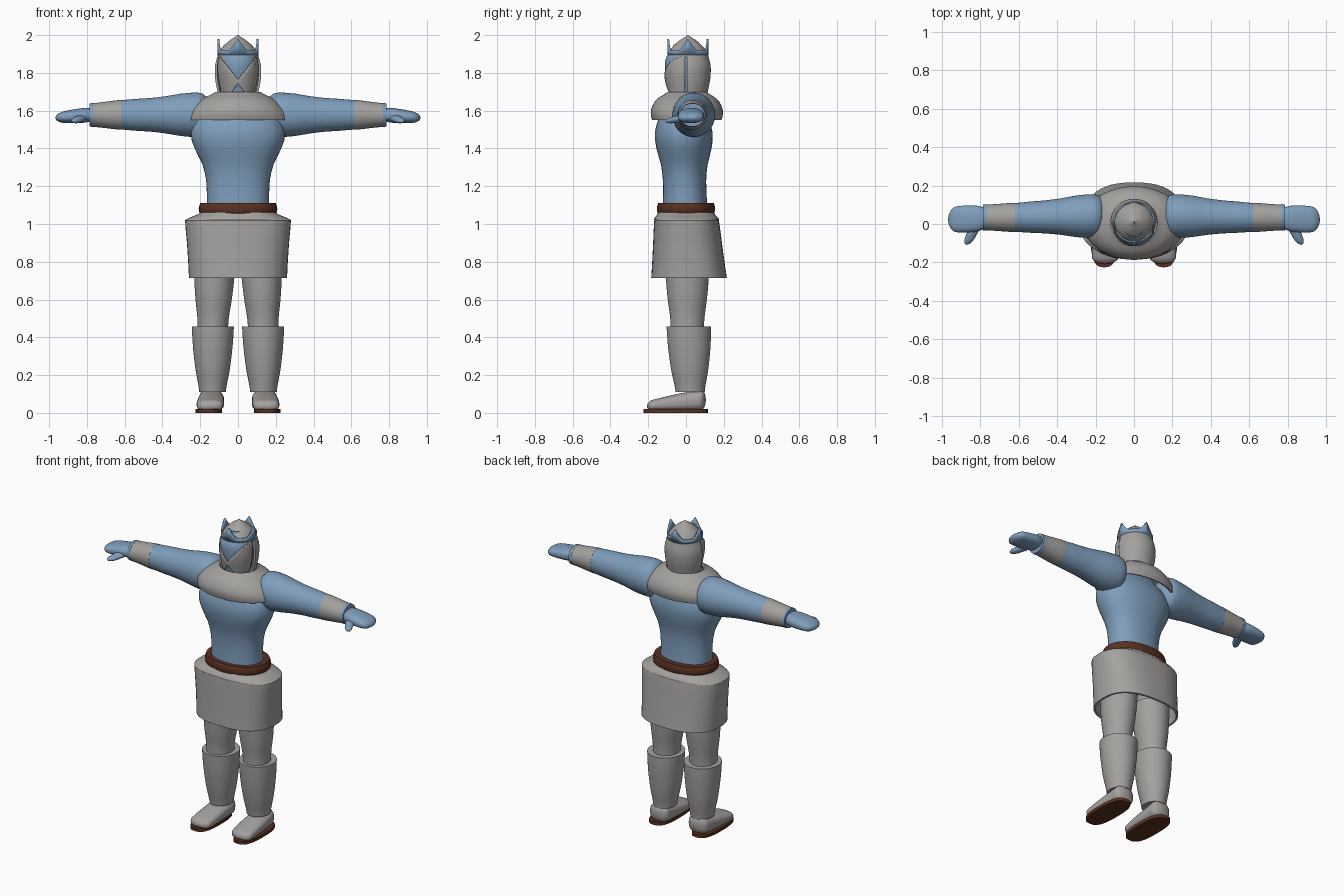
import bpy, bmesh, math
from mathutils import Vector

cube = bpy.data.objects.get("Cube")
if cube:
    bpy.data.objects.remove(cube, do_unlink=True)


def material(name, rgb):
    mat = bpy.data.materials.new(name)
    mat.use_nodes = True
    mat.diffuse_color = (*rgb, 1)
    shader = mat.node_tree.nodes["Principled BSDF"]
    shader.inputs["Base Color"].default_value = (*rgb, 1)
    return mat


GREY = material("armour grey", (.37, .36, .345))
BLUE = material("cloth blue", (.21, .34, .5))
BROWN = material("leather brown", (.1, .03, .015))


def finish(name, bm, mat, mirror=False, thickness=0):
    """Turn a bmesh into a smooth object with optional mirror and wall thickness."""
    bmesh.ops.recalc_face_normals(bm, faces=bm.faces)
    mesh = bpy.data.meshes.new(name)
    bm.to_mesh(mesh)
    bm.free()
    obj = bpy.data.objects.new(name, mesh)
    bpy.context.collection.objects.link(obj)
    mesh.materials.append(mat)
    bpy.ops.object.select_all(action="DESELECT")
    obj.select_set(True)
    bpy.context.view_layer.objects.active = obj
    bpy.ops.object.shade_smooth_by_angle(angle=math.radians(40))
    if mirror:
        obj.modifiers.new("mirror", "MIRROR")
    if thickness:
        solidify = obj.modifiers.new("thickness", "SOLIDIFY")
        solidify.thickness = thickness
        solidify.offset = -1


def bridge(bm, lower, upper):
    """Join two equal rings of vertices with quads."""
    count = len(lower)
    for i in range(count):
        j = (i + 1) % count
        bm.faces.new((lower[i], lower[j], upper[j], upper[i]))


def smooth_value(values, t):
    """Catmull-Rom curve through evenly spaced values."""
    last = len(values) - 1
    index = min(int(t * last), last - 1)
    f = t * last - index
    before, a, b, after = (values[min(max(index + k, 0), last)] for k in (-1, 0, 1, 2))
    slope_a, slope_b = (b - before) / 2, (after - a) / 2
    blend = f * f * (3 - 2 * f)
    return (a + (b - a) * blend + slope_a * f * (1 - f) ** 2
            - slope_b * f * f * (1 - f))


def rounding(distance, length):
    """Quarter-circle falloff that blunts the end of a limb."""
    if distance >= length:
        return 1
    return max(.1, math.sqrt(1 - (1 - distance / length) ** 2))


def superellipse(angle, power):
    """Point on a unit outline that grows boxier with power."""
    return [math.copysign(abs(w) ** (2 / power), w)
            for w in (math.cos(angle), math.sin(angle))]


def loft(name, mat, start, end, radii, ratio=(1, 1), power=2, blunt=(0, 0),
         caps=True, cuts=(), **options):
    """Sweep an outline from start to end; ratio is the second radius over the first."""
    start, end = Vector(start), Vector(end)
    span = [abs(d) for d in end - start]
    axis = span.index(max(span))
    first, second = [k for k in range(3) if k != axis]
    bm = bmesh.new()
    rings, steps, sides = [], 20, 48
    for step in range(steps + 1):
        # Steps gather towards both ends
        t = (1 - math.cos(math.pi * step / steps)) / 2
        radius = smooth_value(radii, t) * rounding(t, blunt[0]) * rounding(1 - t, blunt[1])
        squash = ratio[0] + (ratio[1] - ratio[0]) * t
        ring = []
        for i in range(sides):
            u, v = superellipse(math.tau * i / sides, power)
            point = start.lerp(end, t)
            point[first] += radius * u
            point[second] += radius * squash * v
            ring.append(bm.verts.new(point))
        rings.append(ring)
    for lower, upper in zip(rings, rings[1:]):
        bridge(bm, lower, upper)
    if caps:
        bm.faces.new(rings[0])
        bm.faces.new(rings[-1])
    # Each cut drops everything on the side its normal points to
    for point, normal in cuts:
        bmesh.ops.bisect_plane(bm, geom=bm.verts[:] + bm.edges[:] + bm.faces[:],
                               plane_co=point, plane_no=Vector(normal).normalized(),
                               clear_outer=True)
    finish(name, bm, mat, **options)


# Torso and belt
loft("torso", BLUE, (0, -.005, 1.08), (0, -.015, 1.64),
     [.165, .165, .17, .19, .23, .25, .22, .15], ratio=(.72, .57), power=2.2)
loft("belt", BROWN, (0, 0, 1.05), (0, 0, 1.11), [.2, .207, .207, .2],
     ratio=(.74, .74), power=2.2)

# Skirt: flared open wall with a sloped yoke on top
loft("skirt", GREY, (0, .016, .715), (0, .003, 1.02), [.26, .268, .28],
     ratio=(.77, .61), power=2.5, caps=False, thickness=.012)
loft("skirt_yoke", GREY, (0, .003, 1.02), (0, 0, 1.06), [.28, .2],
     ratio=(.61, .74), power=2.5)

# Legs, greaves, feet and soles
loft("legs", GREY, (.135, .007, .4), (.123, .007, .8), [.08, .083, .096, .105, .11],
     ratio=(1.1, 1.06), mirror=True)
loft("greaves", GREY, (.135, .022, .11), (.133, .015, .458), [.07, .09, .104, .111],
     ratio=(1.1, 1.06), mirror=True)
loft("feet", GREY, (.15, -.207, .035), (.14, .105, .07), [.068, .072, .07, .066],
     ratio=(.4, .9), power=2.5, blunt=(.1, .1), mirror=True)
loft("soles", BROWN, (.155, -.055, 0), (.155, -.055, .02), [.071, .071],
     ratio=(2.4, 2.4), power=2.8, mirror=True)

# Arms, bracers, cuffs, hands and thumbs
loft("sleeves", BLUE, (.14, .043, 1.578), (.62, .034, 1.578),
     [.105, .113, .108, .095, .086, .081, .075], ratio=(1.04, 1.04),
     blunt=(.12, 0), mirror=True)
loft("bracers", GREY, (.62, .034, 1.578), (.765, .034, 1.577), [.076, .067],
     ratio=(1.04, .94), mirror=True)
loft("cuffs", BLUE, (.765, .034, 1.577), (.785, .034, 1.577), [.069, .067],
     ratio=(.92, .92), mirror=True)
loft("hands", BLUE, (.76, .03, 1.58), (.967, .023, 1.562), [.05, .066, .07, .068, .062],
     ratio=(.65, .4), power=2.4, blunt=(0, .2), mirror=True)
loft("thumbs", BLUE, (.87, -.108, 1.543), (.82, 0, 1.565), [.022, .028, .03],
     ratio=(.6, .7), blunt=(.3, 0), mirror=True)

# Collar
loft("collar", GREY, (0, .004, 1.55), (0, .006, 1.7), [.27, .262, .235, .19, .12],
     ratio=(.68, .88), caps=False, thickness=.012)

# Head with a bare face
loft("head", BLUE, (0, -.005, 1.64), (0, 0, 1.95), [.07, .085, .1, .1, .06],
     ratio=(1, 1.1))

# Pointed face guard, rising to the temples and parted under the chin
loft("face_guard", GREY, (0, -.004, 1.69), (0, -.004, 1.91), [.09, .1, .108, .107, .1],
     ratio=(1.03, 1.08), caps=False, mirror=True, thickness=.006, cuts=[
         ((0, 0, 0), (-1, 0, 0)), ((0, -.005, 0), (0, 1, 0)),
         ((0, 0, 1.765), (-1.2, 0, 1)), ((0, 0, 1.74), (-1.2, 0, -1))])

# Helmet: neck guard below, pointed dome above
loft("neck_guard", GREY, (0, .006, 1.69), (0, .01, 1.905), [.108, .12, .122, .106],
     caps=False, thickness=.014, cuts=[((0, .005, 0), (0, -1, 0))])
loft("helmet_dome", GREY, (0, .01, 1.885), (0, .01, 2), [.107, .097, .077, .045, .004])

# Crown with a point at each quarter turn
bm = bmesh.new()
quarter, sides = math.pi / 2, 64
base, rim = [], []
for i in range(sides):
    angle = math.tau * i / sides
    offset = abs((angle + quarter / 2) % quarter - quarter / 2)
    peak = .06 * max(0, 1 - 2 * offset) ** 1.3
    x, y = .108 * math.cos(angle), .01 + .108 * math.sin(angle)
    base.append(bm.verts.new((x, y, 1.895)))
    rim.append(bm.verts.new((x, y, 1.92 + peak)))
bridge(bm, base, rim)
finish("crown", bm, BLUE, thickness=.009)
